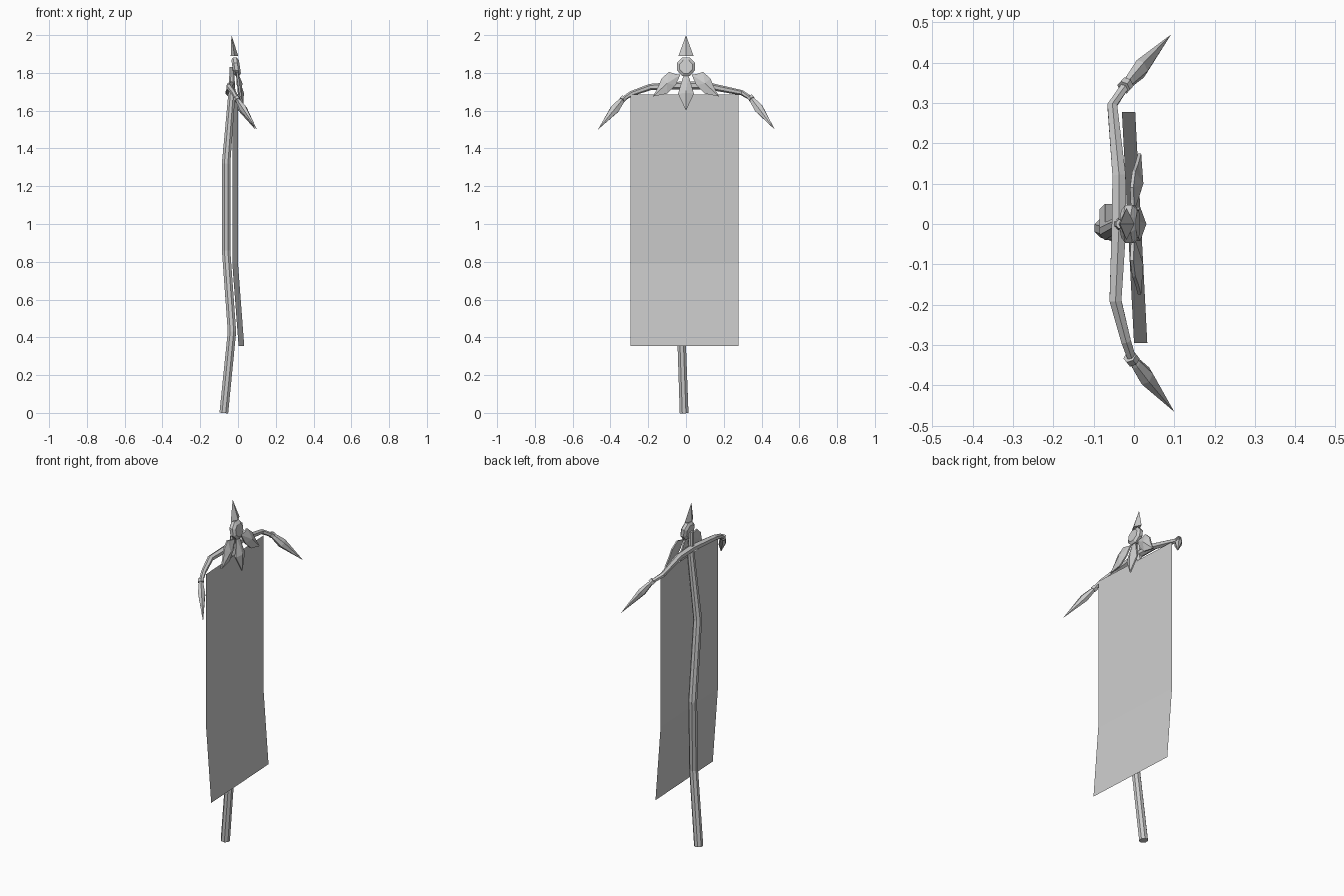
import bpy, bmesh, math
from mathutils import Vector

if "Cube" in bpy.data.objects:
    bpy.data.objects.remove(bpy.data.objects["Cube"])


def finish(name, bm):
    bmesh.ops.recalc_face_normals(bm, faces=bm.faces)
    mesh = bpy.data.meshes.new(name)
    bm.to_mesh(mesh)
    bm.free()
    obj = bpy.data.objects.new(name, mesh)
    bpy.context.collection.objects.link(obj)
    return obj


def loft(name, rings):
    """Skin closed rings of equal length; cap both ends."""
    bm = bmesh.new()
    vs = [[bm.verts.new(p) for p in r] for r in rings]
    n = len(rings[0])
    for a, b in zip(vs, vs[1:]):
        for i in range(n):
            j = (i + 1) % n
            bm.faces.new((a[i], a[j], b[j], b[i]))
    bm.faces.new(vs[0])
    bm.faces.new(vs[-1])
    bmesh.ops.remove_doubles(bm, verts=bm.verts, dist=1e-5)
    return finish(name, bm)


def tube(name, path, radii, sides, ref, flat=1.0):
    """Faceted tube along a path with changing radius."""
    pts = [Vector(p) for p in path]
    rings = []
    for i, p in enumerate(pts):
        t = (pts[min(i + 1, len(pts) - 1)] - pts[max(i - 1, 0)]).normalized()
        u = t.cross(Vector(ref)).normalized()
        v = t.cross(u)
        rings.append([p + radii[i] * (math.cos(a) * u + flat * math.sin(a) * v)
                      for a in (2 * math.pi * (k + 0.5 * (sides > 4)) / sides for k in range(sides))])
    return loft(name, rings)


def tilted(y, z, d=0.0):
    """Point in the forward-leaning emblem plane, d out of the plane."""
    return (-0.035 + 0.15 * (2 - z) + d, y, z)


def leaf(name, outline, ridge):
    """Flat leaf whose front rises to a central ridge."""
    bm = bmesh.new()
    front = [bm.verts.new(tilted(y, z, 0.004)) for y, z in outline]
    back = [bm.verts.new(tilted(y, z, -0.004)) for y, z in outline]
    mid = bm.verts.new(tilted(*ridge, 0.02))
    rear = bm.verts.new(tilted(*ridge, -0.012))
    n = len(outline)
    for i in range(n):
        j = (i + 1) % n
        bm.faces.new((front[i], front[j], mid))
        bm.faces.new((back[j], back[i], rear))
        bm.faces.new((front[i], back[i], back[j], front[j]))
    return finish(name, bm)


# Crooked pole
tube("pole", [(-.075, -.01, 0), (-.032, -.025, .43), (-.063, .028, .86),
              (-.063, -.018, 1.32), (-.032, 0, 1.70), (-.033, 0, 1.83)],
     [.025, .024, .024, .024, .02, .012], 8, (0, 1, 0))

# Bowed crossbar
tube("crossbar", [(-.005, -.335, 1.66), (-.02, -.29, 1.69), (-.046, -.19, 1.725),
                  (-.037, 0, 1.735), (-.037, .12, 1.73), (-.054, .295, 1.695),
                  (-.02, .345, 1.665)],
     [.012, .014, .017, .021, .019, .014, .012], 6, (0, 0, 1))

# Collars and spear points on both bar ends
for side, base, tip in (("left", (-.005, -.335, 1.66), (.10, -.466, 1.50)),
                        ("right", (-.02, .345, 1.665), (.092, .47, 1.50))):
    b, t = Vector(base), Vector(tip)
    at = [b.lerp(t, f) for f in (-.05, .03, .08, .32, 1)]
    tube(side + "_collar", at[:2], [.018, .018], 6, (0, 0, 1))
    tube(side + "_spear_point", at[1:], [.014, .018, .027, 0], 6, (1, 0, 0), .75)

# Hanging banner, slightly twisted, lower edge kicked forward
bm = bmesh.new()
rows = [[bm.verts.new((x + dx, y, z)) for x, y in ((0, -.295), (-.03, .278))]
        for z, dx in ((1.685, 0), (.79, 0), (.355, .033))]
for a, b in zip(rows, rows[1:]):
    bm.faces.new((a[1], a[0], b[0], b[1]))
# keep the front side facing +x
mesh = bpy.data.meshes.new("banner")
bm.to_mesh(mesh)
bm.free()
bpy.context.collection.objects.link(bpy.data.objects.new("banner", mesh))

# Emblem disc with chamfered octagon faces
loft("emblem_disc", [[tilted(r * math.cos(a), 1.833 + 1.05 * r * math.sin(a), d)
                      for a in (math.pi * (k + .5) / 4 for k in range(8))]
                     for r, d in ((.036, -.02), (.051, -.009), (.051, .009), (.036, .02))])

# Top spike
loft("top_spike", [[tilted(y * s, z, d * s) for y, d in ((.04, 0), (0, .02), (-.04, 0), (0, -.02))]
                   for z, s in ((1.89, 1), (2.0, 0))])

# Three leaves below the disc
leaf("centre_leaf", [(-.012, 1.79), (-.03, 1.73), (-.042, 1.69), (0, 1.60),
                     (.042, 1.69), (.03, 1.73), (.012, 1.79)], (0, 1.695))
for s, side in ((-1, "left"), (1, "right")):
    leaf(side + "_leaf", [(s * y, z) for y, z in
                          ((.03, 1.79), (.06, 1.795), (.09, 1.805), (.13, 1.77), (.148, 1.725),
                           (.175, 1.675), (.10, 1.69), (.055, 1.735))], (s * .10, 1.745))
